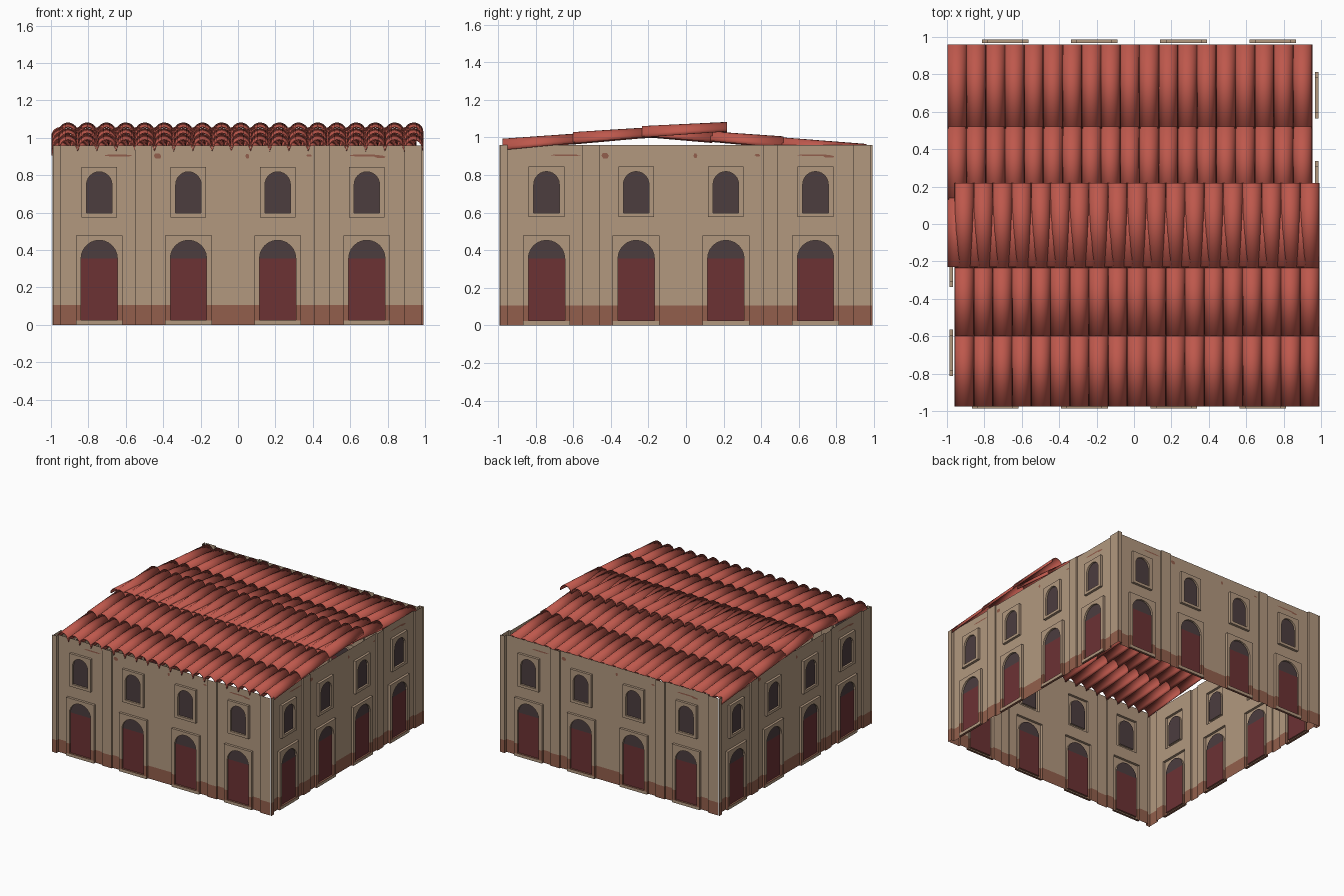
import bpy, bmesh, math
from mathutils import Vector

if "Cube" in bpy.data.objects:
    bpy.data.objects.remove(bpy.data.objects["Cube"])


def material(name, r, g, b):
    lin = [((c / 255 + 0.055) / 1.055) ** 2.4 for c in (r, g, b)]
    m = bpy.data.materials.new(name)
    m.diffuse_color = (*lin, 1)
    m.use_nodes = True
    m.node_tree.nodes["Principled BSDF"].inputs["Base Color"].default_value = m.diffuse_color
    return m


PLASTER, BASE, DOOR, GLASS = range(4)
WALL_MATS = [material("tan_plaster", 178, 152, 127),
             material("brown_base", 146, 95, 76),
             material("dark_red_door", 108, 50, 52),
             material("dark_window", 76, 61, 63)]
ROOF_MAT = material("red_roof_tile", 190, 88, 76)

OUT = Vector((0, -1, 0))
WALL, FRAME, PANE, TOP = 0.967, 0.987, 0.972, 0.96
BAYS = [-0.742 + 0.477 * i for i in range(4)]
# full-height pilasters: start, end, distance from centre
PILASTERS = [(-0.99, -0.95, 0.993), (-0.55, -0.46, 0.979),
             (0.41, 0.49, 0.979), (0.89, 0.985, 0.983)]
# frame half width, bottom, top; opening half width, bottom, spring, rise
DOOR_SHAPE = (0.125, 0.0, 0.478, 0.097, 0.025, 0.355, 0.097)
WINDOW_SHAPE = (0.095, 0.575, 0.845, 0.068, 0.597, 0.75, 0.068)
STAINS = [(-0.64, 0.905, 0.16, 0.010), (-0.43, 0.902, 0.04, 0.028),
          (0.05, 0.902, 0.02, 0.025), (0.38, 0.905, 0.03, 0.012),
          (0.68, 0.905, 0.18, 0.010), (0.76, 0.898, 0.06, 0.012)]


def face(bm, pts, out, mat=PLASTER):
    f = bm.faces.new([bm.verts.new(p) for p in pts])
    f.normal_update()
    if f.normal.dot(out) < 0:
        f.normal_flip()
    f.material_index = mat


def sleeve(bm, loop, d0, d1, inward):
    """Side faces joining an outline at depth d0 to the same outline at d1."""
    cx = sum(p[0] for p in loop) / len(loop)
    cz = sum(p[1] for p in loop) / len(loop)
    for (xa, za), (xb, zb) in zip(loop, loop[1:] + loop[:1]):
        out = Vector(((xa + xb) / 2 - cx, 0, (za + zb) / 2 - cz))
        face(bm, [(xa, -d0, za), (xb, -d0, zb), (xb, -d1, zb), (xa, -d1, za)],
             -out if inward else out)


def framed_opening(bm, cx, shape):
    """Raised rectangular frame with a recessed arched pane."""
    fw, fz0, fz1, aw, az0, spring, rise = shape
    rect = [(cx - fw, fz0), (cx + fw, fz0), (cx + fw, fz1), (cx - fw, fz1)]
    arch = [(cx - aw, az0), (cx + aw, az0)]
    arch += [(cx + aw * math.cos(math.pi * i / 12),
              spring + rise * math.sin(math.pi * i / 12)) for i in range(13)]
    edges = []
    for loop in (rect, arch):
        vs = [bm.verts.new((x, -FRAME, z)) for x, z in loop]
        edges += [bm.edges.new((a, b)) for a, b in zip(vs, vs[1:] + vs[:1])]
    res = bmesh.ops.triangle_fill(bm, use_beauty=True, edges=edges, normal=OUT)
    for f in res["geom"]:
        if isinstance(f, bmesh.types.BMFace):
            f.normal_update()
            if f.normal.dot(OUT) < 0:
                f.normal_flip()
    sleeve(bm, rect, WALL, FRAME, False)
    sleeve(bm, arch, PANE, FRAME, True)
    face(bm, [(x, -PANE, z) for x, z in arch], OUT, GLASS)


def depth_at(x):
    return next((d for a, b, d in PILASTERS if a < x < b), WALL)


def wall_mesh():
    bm = bmesh.new()
    holes = [(c - s[0], c + s[0], s[1], s[2])
             for c in BAYS for s in (DOOR_SHAPE, WINDOW_SHAPE)]
    xs = sorted({v for a, b, _ in PILASTERS for v in (a, b)} |
                {v for h in holes for v in h[:2]})
    zs = sorted({v for h in holes for v in h[2:]} | {TOP})
    # plain wall and pilasters, leaving gaps for the frames
    for x0, x1 in zip(xs, xs[1:]):
        xm = (x0 + x1) / 2
        d = depth_at(xm)
        for z0, z1 in zip(zs, zs[1:]):
            zm = (z0 + z1) / 2
            if not any(a < xm < b and c < zm < e for a, b, c, e in holes):
                face(bm, [(x0, -d, z0), (x1, -d, z0), (x1, -d, z1), (x0, -d, z1)], OUT)
    # pilaster sides
    for a, b, d in PILASTERS:
        for x, s in ((a, -1), (b, 1)):
            if abs(x) < 0.98:
                face(bm, [(x, -d, 0), (x, -WALL, 0), (x, -WALL, TOP), (x, -d, TOP)],
                     Vector((s, 0, 0)))
    # doors and windows
    for c in BAYS:
        framed_opening(bm, c, DOOR_SHAPE)
        framed_opening(bm, c, WINDOW_SHAPE)
    # painted bands: threshold, base and door head
    for z in (0.022, 0.105, 0.355):
        bmesh.ops.bisect_plane(bm, geom=bm.verts[:] + bm.edges[:] + bm.faces[:],
                               plane_co=(0, 0, z), plane_no=(0, 0, 1))
    for f in bm.faces:
        c = f.calc_center_median()
        if f.material_index == GLASS:
            if c.z < 0.355:
                f.material_index = DOOR
        elif c.z < 0.105:
            threshold = c.z < 0.022 and abs(c.y + FRAME) < 0.001
            f.material_index = PLASTER if threshold else BASE
    # weather stains below the eaves
    for x, z, w, h in STAINS:
        y = -WALL - 0.002
        face(bm, [(x - w / 2, y, z), (x - w / 4, y, z - h / 2), (x + w / 3, y, z - h / 2),
                  (x + w / 2, y, z), (x + w / 4, y, z + h / 2), (x - w / 3, y, z + h / 2)],
             OUT, BASE)
    bmesh.ops.remove_doubles(bm, verts=bm.verts[:], dist=0.0003)
    me = bpy.data.meshes.new("wall")
    bm.to_mesh(me)
    bm.free()
    for m in WALL_MATS:
        me.materials.append(m)
    return me


def tile_row(name, x0, y0, z0, y1, z1, tiles=19, pitch=0.1027, steps=10):
    """A row of half-round tiles from the eave end (y0, crest z0) up to (y1, z1)."""
    bm = bmesh.new()
    rows = []
    for y, z, h in ((y0, z0, 0.06), (y1, z1, 0.05)):
        row = []
        for k in range(tiles):
            for j in range(steps + (k == tiles - 1)):
                a = math.pi * j / steps
                row.append(bm.verts.new((x0 + pitch * (k + 0.5 - 0.5 * math.cos(a)), y,
                                         z - h + h * math.sin(a))))
        rows.append(row)
    lo, hi = rows
    for i in range(len(lo) - 1):
        quad = [lo[i], lo[i + 1], hi[i + 1], hi[i]]
        bm.faces.new(quad if y1 > y0 else quad[::-1])
    me = bpy.data.meshes.new(name)
    bm.to_mesh(me)
    bm.free()
    me.materials.append(ROOF_MAT)
    ob = bpy.data.objects.new(name, me)
    bpy.context.collection.objects.link(ob)
    mod = ob.modifiers.new("thickness", "SOLIDIFY")
    mod.thickness = 0.006
    mod.offset = -1
    bpy.ops.object.select_all(action="DESELECT")
    ob.select_set(True)
    bpy.context.view_layer.objects.active = ob
    bpy.ops.object.shade_smooth_by_angle(angle=math.radians(40))


# four identical walls turned about the centre
mesh = wall_mesh()
for i, side in enumerate(("front", "right", "back", "left")):
    ob = bpy.data.objects.new(side + "_wall", mesh)
    ob.rotation_euler.z = i * math.pi / 2
    bpy.context.collection.objects.link(ob)

# roof: three overlapping rows on each slope
tile_row("front_eave_tiles", -0.96, -0.975, 0.993, -0.59, 1.02)
tile_row("front_middle_tiles", -0.96, -0.60, 1.028, -0.22, 1.052)
tile_row("front_ridge_tiles", -0.96, -0.235, 1.06, 0.218, 1.082)
tile_row("back_eave_tiles", -0.998, 0.96, 0.965, 0.51, 1.0)
tile_row("back_middle_tiles", -0.998, 0.52, 1.005, 0.13, 1.032)
tile_row("back_ridge_tiles", -0.998, 0.14, 1.036, -0.23, 1.058)
